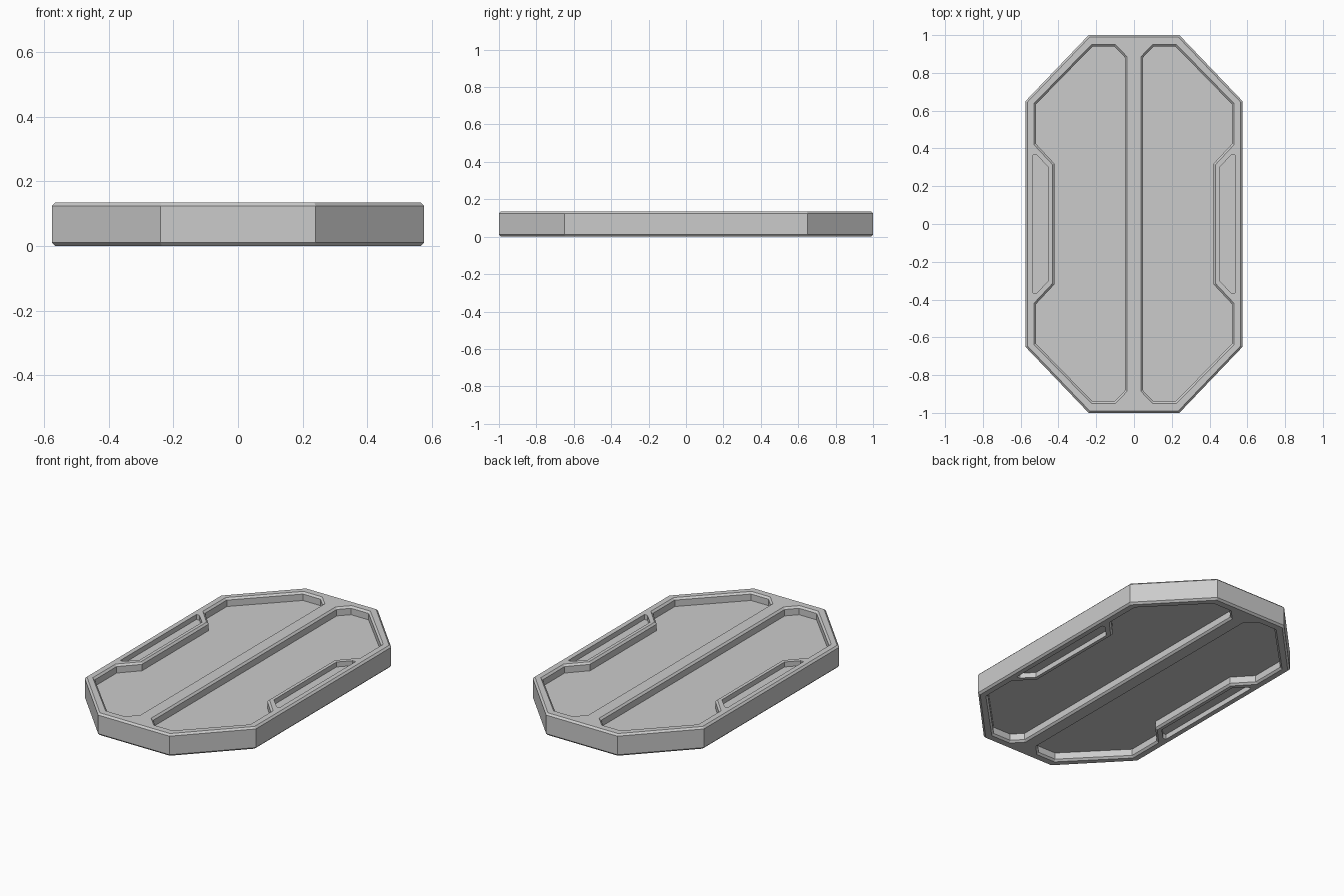
import bpy
import bmesh
from mathutils import Vector

cube = bpy.data.objects.get("Cube")
if cube:
    bpy.data.objects.remove(cube, do_unlink=True)

HEIGHT = 0.135
BEVEL = 0.011
PANEL_DEPTH = 0.05
SLOT_DEPTH = 0.03

grey = bpy.data.materials.new("plain grey")
grey.use_nodes = True
grey.diffuse_color = (0.6, 0.6, 0.6, 1)
grey.node_tree.nodes["Principled BSDF"].inputs["Base Color"].default_value = (0.6, 0.6, 0.6, 1)


def mirrored_outline(half):
    """Complete a counter-clockwise outline from its upper half (y > 0)."""
    return [(x, -y) for x, y in reversed(half)] + half


def inset(outline, d):
    """Move every edge of a counter-clockwise outline inward by d."""
    pts = [Vector(p) for p in outline]
    result = []
    for i, p in enumerate(pts):
        a = (p - pts[i - 1]).normalized()
        b = (pts[(i + 1) % len(pts)] - p).normalized()
        na, nb = Vector((-a.y, a.x)), Vector((-b.y, b.x))
        result.append(p + (na + nb) * (d / (1 + na.dot(nb))))
    return result


def loft(name, rings, side=1):
    """Solid through stacked outlines, each given as (outline, z)."""
    bm = bmesh.new()
    loops = [[bm.verts.new((p[0] * side, p[1], z)) for p in ring] for ring, z in rings]
    n = len(loops[0])
    for low, high in zip(loops, loops[1:]):
        for i in range(n):
            j = (i + 1) % n
            bm.faces.new((low[i], low[j], high[j], high[i]))
    bm.faces.new(loops[0][::-1])
    bm.faces.new(loops[-1])
    bmesh.ops.recalc_face_normals(bm, faces=bm.faces)
    mesh = bpy.data.meshes.new(name)
    bm.to_mesh(mesh)
    bm.free()
    mesh.materials.append(grey)
    obj = bpy.data.objects.new(name, mesh)
    bpy.context.collection.objects.link(obj)
    return obj


# Outlines, listed from the +x side towards the centre
body = mirrored_outline([(0.575, 0.65), (0.24, 1.0), (-0.24, 1.0), (-0.575, 0.65)])
panel = mirrored_outline([(0.432, 0.315), (0.53, 0.42), (0.53, 0.638),
                          (0.225, 0.95), (0.098, 0.95), (0.036, 0.885)])
slot = mirrored_outline([(0.535, 0.365), (0.515, 0.365), (0.452, 0.3)])

# Chamfered octagonal slab
slab = loft("octagonal_slab", [
    (inset(body, BEVEL), 0), (body, BEVEL),
    (body, HEIGHT - BEVEL), (inset(body, BEVEL), HEIGHT)])

# Recessed panels and side slots, on both faces and both sides
cutters = []
for top in (True, False):
    def level(depth):
        return HEIGHT - depth if top else depth
    for side in (1, -1):
        cutters.append(loft("panel_cutter", [
            (inset(panel, BEVEL), level(PANEL_DEPTH)),
            (inset(panel, BEVEL), level(BEVEL)),
            (inset(panel, -BEVEL), level(-BEVEL))], side))
        cutters.append(loft("slot_cutter", [
            (slot, level(SLOT_DEPTH)), (slot, level(-BEVEL))], side))

for cutter in cutters:
    mod = slab.modifiers.new("recess", 'BOOLEAN')
    mod.operation = 'DIFFERENCE'
    mod.solver = 'EXACT'
    mod.object = cutter

# Bake the cuts and drop the helpers
depsgraph = bpy.context.evaluated_depsgraph_get()
baked = bpy.data.meshes.new_from_object(slab.evaluated_get(depsgraph))
slab.modifiers.clear()
slab.data = baked
for cutter in cutters:
    bpy.data.objects.remove(cutter, do_unlink=True)
baked.materials.clear()
baked.materials.append(grey)
for poly in baked.polygons:
    poly.material_index = 0
    poly.use_smooth = False
